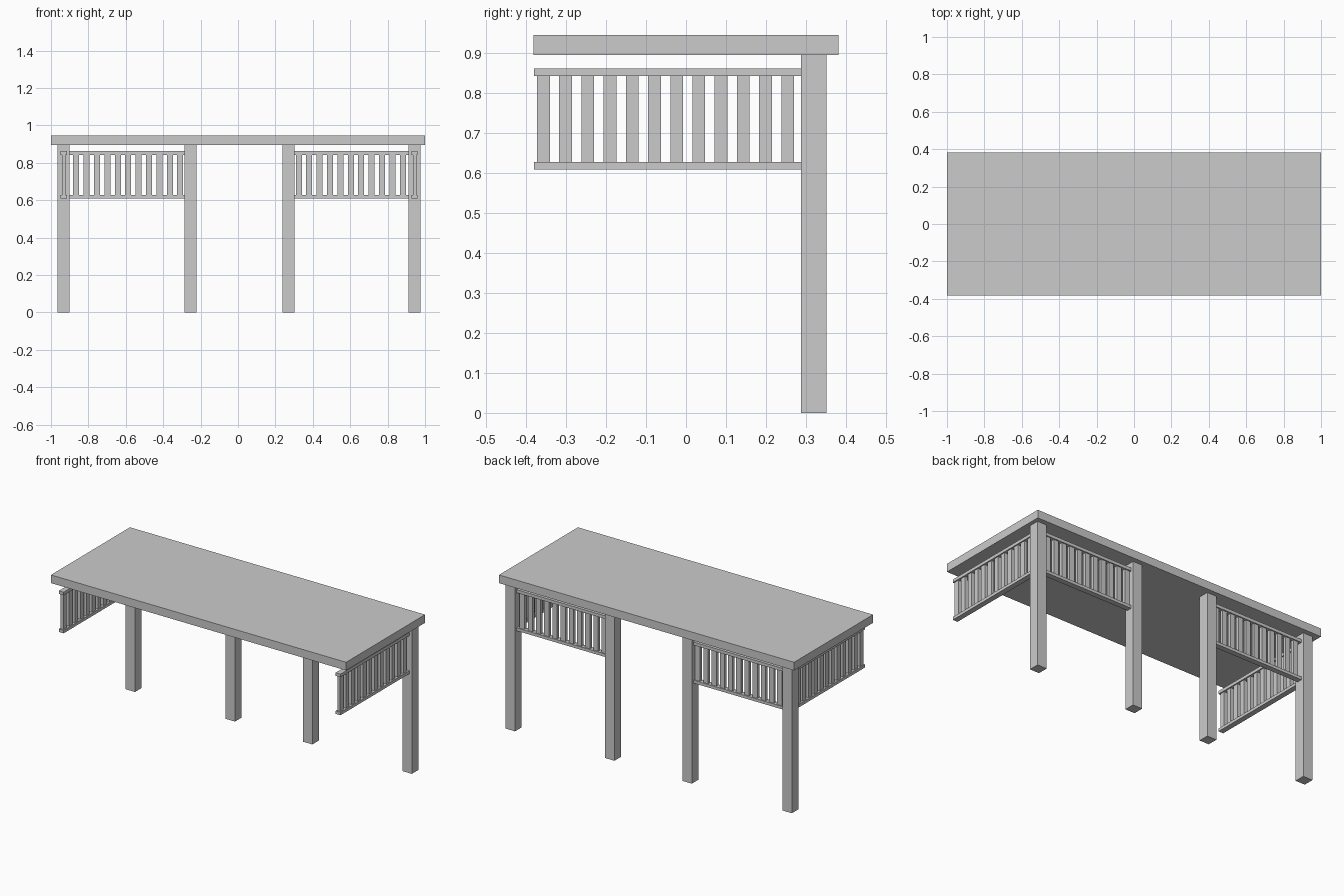
import bpy, bmesh
from mathutils import Matrix, Vector

if "Cube" in bpy.data.objects:
    bpy.data.objects.remove(bpy.data.objects["Cube"])


def add_boxes(name, boxes, matrix=None):
    """One object made of axis-aligned boxes given as (min corner, max corner)."""
    bm = bmesh.new()
    for lo, hi in boxes:
        lo, hi = Vector(lo), Vector(hi)
        m = Matrix.Translation((lo + hi) / 2) @ Matrix.Diagonal((*(hi - lo), 1))
        bmesh.ops.create_cube(bm, size=1, matrix=m)
    if matrix:
        bm.transform(matrix)
        bmesh.ops.recalc_face_normals(bm, faces=bm.faces)
    mesh = bpy.data.meshes.new(name)
    bm.to_mesh(mesh)
    bm.free()
    obj = bpy.data.objects.new(name, mesh)
    bpy.context.collection.objects.link(obj)
    return obj


# Flat top slab
add_boxes("roof_slab", [((-1, -0.382, 0.896), (1, 0.382, 0.946))])

# Four square posts along the back edge
POST_X = (-0.932, -0.254, 0.270, 0.944)
POST_Y, HALF = 0.320, 0.032
for i, x in enumerate(POST_X):
    add_boxes(f"post_{i + 1}", [((x - HALF, POST_Y - HALF, 0), (x + HALF, POST_Y + HALF, 0.896))])


# Railing panel: two rails and twelve balusters, running along +x from the origin
LENGTH, COUNT, PITCH = 0.668, 12, 0.0556
def railing(name, matrix):
    parts = [((0, -0.0165, z0), (LENGTH, 0.0165, z1)) for z0, z1 in ((0.610, 0.628), (0.843, 0.862))]
    for i in range(COUNT):
        x = 0.007 + i * PITCH
        parts.append(((x, -0.0095, 0.628), (x + 0.032, 0.0095, 0.843)))
    add_boxes(name, parts, matrix)


# Back panels start at the inner posts and run outwards
railing("back_railing_right", Matrix.Translation((POST_X[2] + HALF, POST_Y, 0)))
railing("back_railing_left", Matrix.Translation((POST_X[1] - HALF, POST_Y, 0)) @ Matrix.Diagonal((-1, 1, 1, 1)))

# Side panels start at the open front and run back to the corner posts
turn = Matrix.Rotation(1.5707963, 4, 'Z')
for side, x in (("left", POST_X[0]), ("right", POST_X[3])):
    railing(f"side_railing_{side}", Matrix.Translation((x, -0.380, 0)) @ turn)
